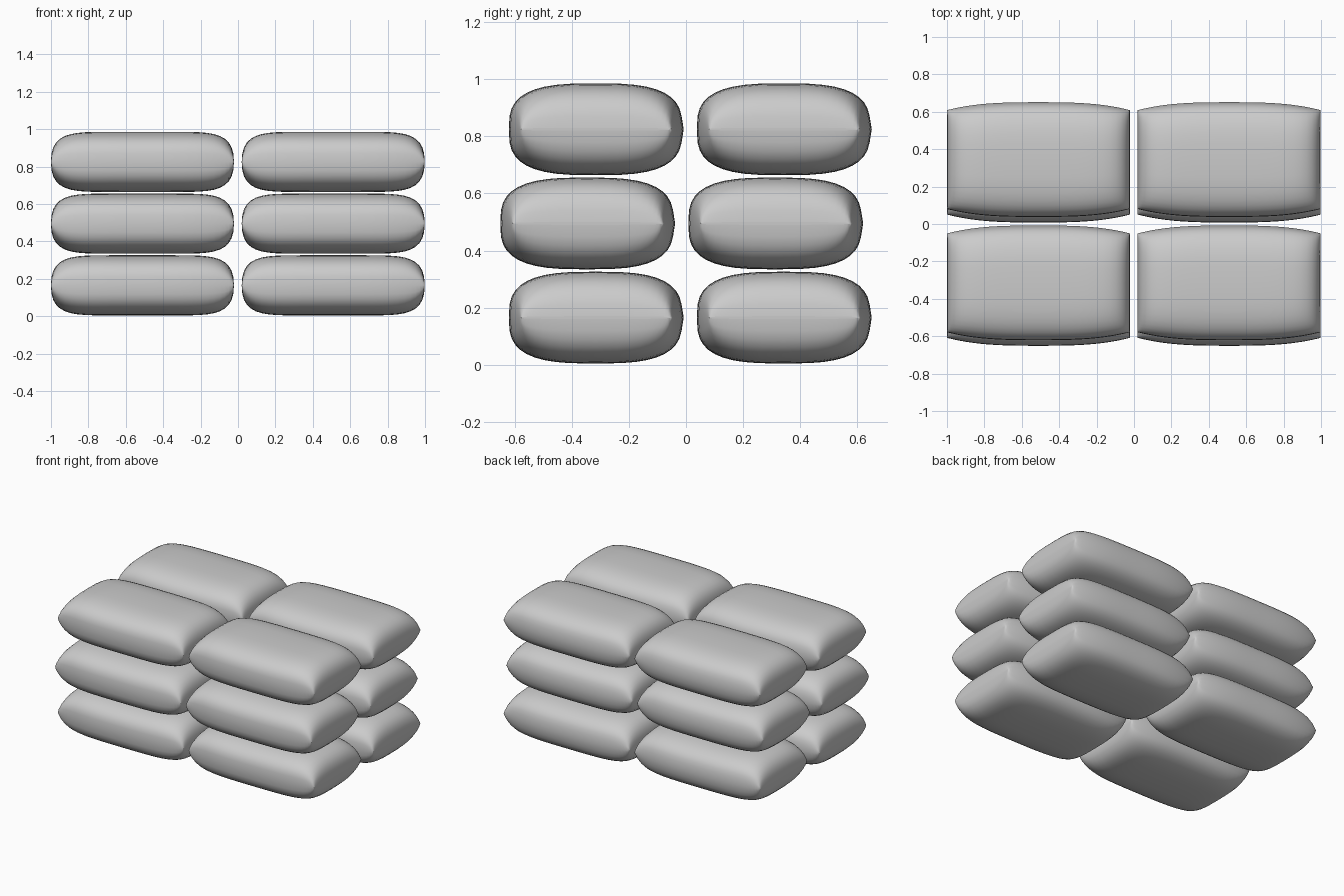
import bpy, bmesh, math

if "Cube" in bpy.data.objects:
    bpy.data.objects.remove(bpy.data.objects["Cube"])

LEN, WID, HGT = 0.489, 0.304, 0.161   # half sizes of one sack
RINGS, SIDES = 28, 40


def spow(v, p):
    return math.copysign(abs(v) ** p, v)


def sack_mesh():
    """Pillow shape: rounded cross-sections that pinch flat at both end seams."""
    bm = bmesh.new()
    rings = []
    for i in range(RINGS + 1):
        t = math.sin((i / RINGS - 0.5) * math.pi)
        h = HGT * max(0.03, (1 - abs(t) ** 7) ** 0.4)
        w = WID * (1 - 0.14 * abs(t) ** 3)
        ring = []
        for k in range(SIDES):
            a = 2 * math.pi * k / SIDES
            y = w * spow(math.cos(a), 2 / 3)
            z = h * spow(math.sin(a), 2 / 3)
            if k == 0:
                y += 0.005            # raised back seam
            ring.append(bm.verts.new((t * LEN, y, z)))
        rings.append(ring)
    for r0, r1 in zip(rings, rings[1:]):
        for k in range(SIDES):
            n = (k + 1) % SIDES
            bm.faces.new((r0[k], r0[n], r1[n], r1[k]))
    bm.faces.new(rings[0])
    bm.faces.new(rings[-1])
    bmesh.ops.recalc_face_normals(bm, faces=bm.faces)
    for f in bm.faces:
        f.smooth = len(f.verts) == 4
    me = bpy.data.meshes.new("sack")
    bm.to_mesh(me)
    bm.free()
    return me


# Three layers of two by two sacks, the middle layer nudged forward
mesh = sack_mesh()
for layer in range(3):
    shift = -0.03 if layer == 1 else 0.0
    for col, x in (("left", -0.511), ("right", 0.509)):
        for row, y in (("front", -0.317), ("back", 0.342)):
            ob = bpy.data.objects.new(f"sack_{layer + 1}_{row}_{col}", mesh)
            ob.location = (x, y + shift, 0.165 + 0.33 * layer)
            bpy.context.collection.objects.link(ob)
